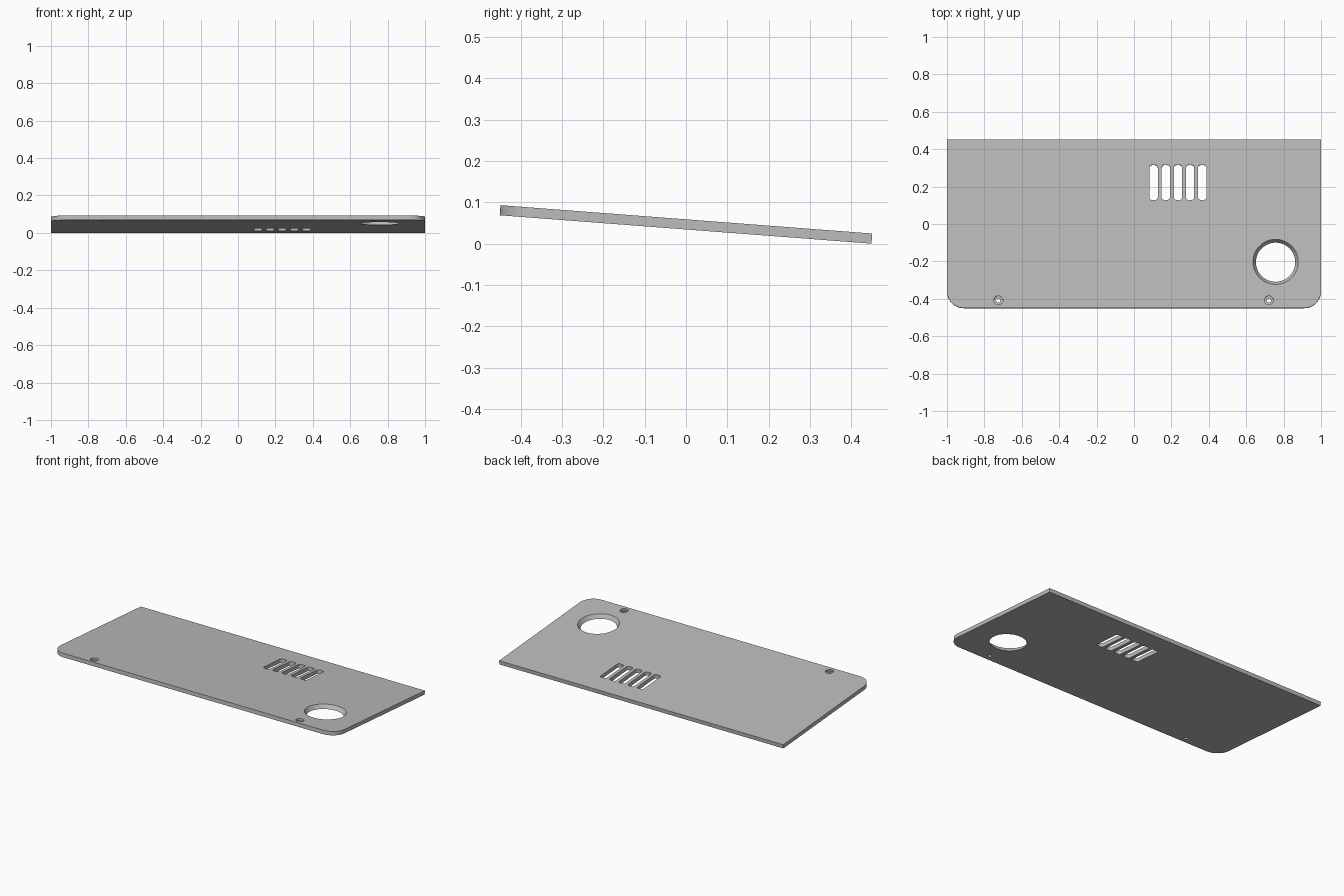
import bpy, bmesh, math
from mathutils import Matrix

if "Cube" in bpy.data.objects:
    bpy.data.objects.remove(bpy.data.objects["Cube"])

LENGTH, DEPTH, THICK = 2.0, 0.902, 0.0245
TILT = math.radians(4.36)
TOP, BOTTOM = THICK / 2, -THICK / 2

grey = bpy.data.materials.new("plain grey")
grey.use_nodes = True
colour = (0.5, 0.5, 0.5, 1)
grey.diffuse_color = colour
grey.node_tree.nodes["Principled BSDF"].inputs["Base Color"].default_value = colour


def rounded_rect(w, h, radii, steps=12):
    """Outline, counter-clockwise; radii from back left-hand (+x) corner round."""
    pts = []
    signs = [(1, 1), (-1, 1), (-1, -1), (1, -1)]
    for i, ((sx, sy), r) in enumerate(zip(signs, radii)):
        cx, cy = sx * (w / 2 - r), sy * (h / 2 - r)
        for k in range(steps + 1 if r else 1):
            a = math.pi / 2 * (i + k / steps)
            pts.append((cx + r * math.cos(a), cy + r * math.sin(a)))
    return pts


def to_object(name, bm):
    bmesh.ops.recalc_face_normals(bm, faces=bm.faces)
    mesh = bpy.data.meshes.new(name)
    bm.to_mesh(mesh)
    bm.free()
    mesh.materials.append(grey)
    ob = bpy.data.objects.new(name, mesh)
    bpy.context.collection.objects.link(ob)
    return ob


def prism(name, outline, z0, z1, x=0, y=0):
    bm = bmesh.new()
    face = bm.faces.new([bm.verts.new((x + px, y + py, z0)) for px, py in outline])
    ext = bmesh.ops.extrude_face_region(bm, geom=[face])
    for v in ext["geom"]:
        if isinstance(v, bmesh.types.BMVert):
            v.co.z = z1
    return to_object(name, bm)


def cone(name, r0, r1, z0, z1, x, y, sides=32):
    bm = bmesh.new()
    bmesh.ops.create_cone(bm, cap_ends=True, segments=sides, radius1=r0, radius2=r1,
                          depth=z1 - z0,
                          matrix=Matrix.Translation((x, y, (z0 + z1) / 2)))
    return to_object(name, bm)


# Plate with two rounded front corners
panel = prism("panel", rounded_rect(LENGTH, DEPTH, (0, 0, 0.09, 0.09)), BOTTOM, TOP)

cutters = []
# Row of vent slots
slot = rounded_rect(0.044, 0.188, [0.014] * 4, 6)
for i in range(5):
    cutters.append(prism("vent_slot_cutter", slot, -0.1, 0.1, 0.105 + 0.065 * i, 0.222))

# Large tapered hole, carried on past both faces
slope = (0.121 - 0.105) / THICK
extra = 0.01
cutters.append(cone("large_hole_cutter", 0.105 - slope * extra, 0.121 + slope * extra,
                    BOTTOM - extra, TOP + extra, 0.757, -0.204, 64))

# Screw holes with a recess for the head
for x in (-0.725, 0.721):
    cutters.append(cone("screw_hole_cutter", 0.012, 0.012, -0.1, 0.1, x, -0.41))
    cutters.append(cone("screw_recess_cutter", 0.024, 0.024, 0, 0.1, x, -0.41))

bpy.context.view_layer.objects.active = panel
for cutter in cutters:
    cutter.hide_render = True
    mod = panel.modifiers.new("cut", "BOOLEAN")
    mod.operation = "DIFFERENCE"
    mod.solver = "EXACT"
    mod.object = cutter
    bpy.ops.object.modifier_apply(modifier=mod.name)
    bpy.data.objects.remove(cutter)

# Smooth the curved walls, keep the edges sharp
bpy.ops.object.select_all(action="DESELECT")
panel.select_set(True)
bpy.ops.object.shade_smooth_by_angle(angle=math.radians(30))

# Tilt with the front raised, resting on the back edge
panel.rotation_euler.x = -TILT
panel.location.z = (DEPTH * math.sin(TILT) + THICK * math.cos(TILT)) / 2
